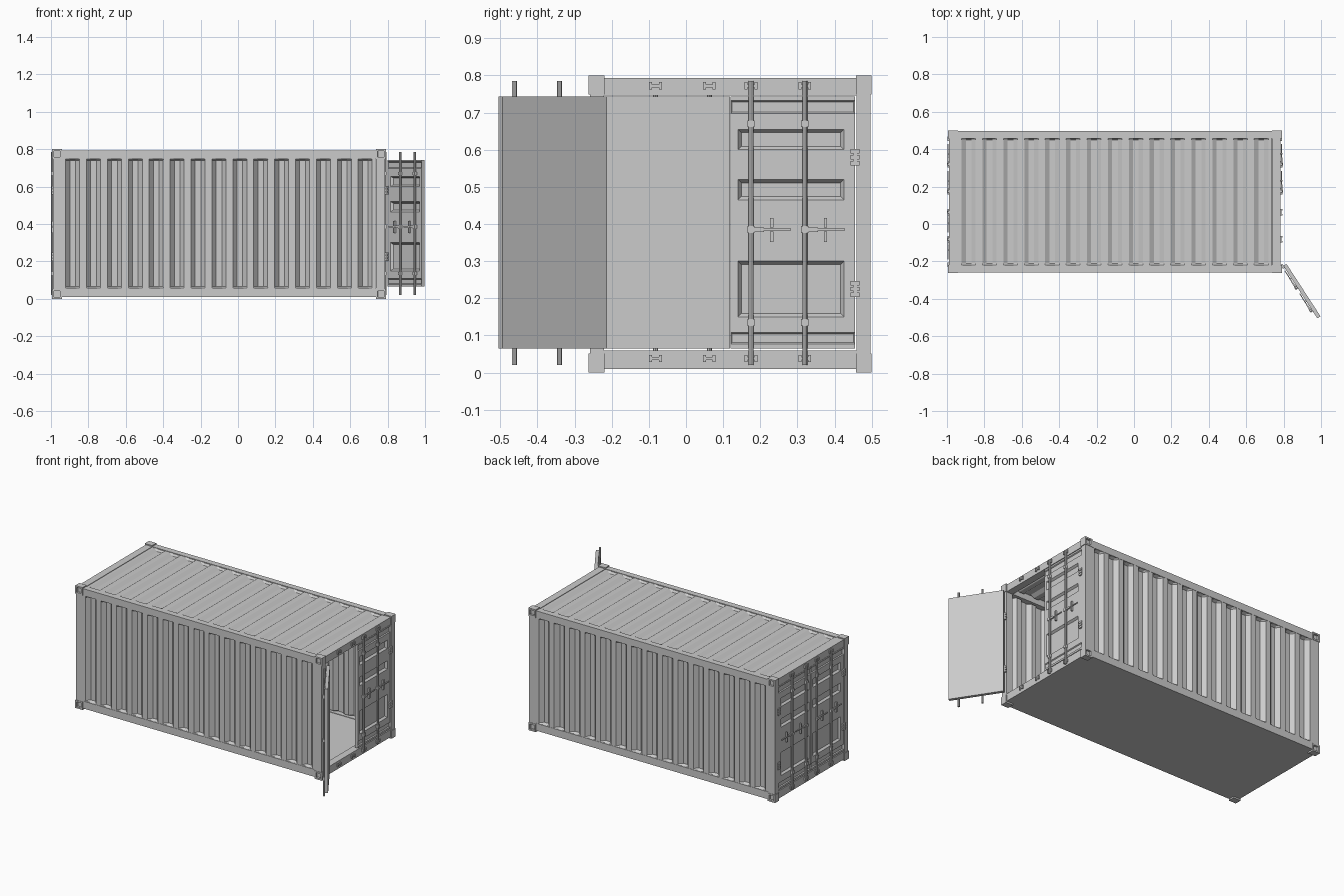
import bpy, bmesh, math
from mathutils import Matrix, Vector

if "Cube" in bpy.data.objects:
    bpy.data.objects.remove(bpy.data.objects["Cube"])

CX, CY = -0.102, 0.119          # container body centre
HX, HY, TOP = 0.892, 0.381, 0.8  # half length, half width, height
BODY = Matrix.Translation((CX, CY, 0))


def finish(name, bm, mat=BODY):
    bm.transform(mat)
    bmesh.ops.recalc_face_normals(bm, faces=bm.faces)
    me = bpy.data.meshes.new(name)
    bm.to_mesh(me)
    bm.free()
    ob = bpy.data.objects.new(name, me)
    bpy.context.collection.objects.link(ob)
    return ob


def box(bm, lo, hi):
    lo, hi = Vector(lo), Vector(hi)
    m = Matrix.Translation((lo + hi) / 2) @ Matrix.Diagonal((*(hi - lo), 1))
    return bmesh.ops.create_cube(bm, size=1, matrix=m)['verts']


def boxes(name, items, mat=BODY):
    bm = bmesh.new()
    for lo, hi in items:
        box(bm, lo, hi)
    return finish(name, bm, mat)


def flip(x, y):
    return BODY @ Matrix.Diagonal((x, y, 1, 1))


# Corrugated sheet: trapezoid grooves along x with sloped closed ends
def corrugated(name, place, v0, v1, depth, count=15, x0=-0.838, x1=0.838):
    p = (x1 - x0) / count
    prof = [(x0, 0)]
    for i in range(count):
        a = x0 + i * p
        prof += [(a + p * t, d) for t, d in ((.16, 0), (.36, depth), (.64, depth), (.84, 0))]
    prof.append((x1, 0))
    bm = bmesh.new()
    rows = []
    for v, k in ((v0, 0), (v0 + .012, 1), (v1 - .012, 1), (v1, 0)):
        rows.append([bm.verts.new(place(x, v, d * k)) for x, d in prof])
    for a, b in zip(rows, rows[1:]):
        for i in range(len(prof) - 1):
            bm.faces.new((a[i], a[i + 1], b[i + 1], b[i]))
    ob = finish(name, bm)
    mod = ob.modifiers.new("sheet_thickness", 'SOLIDIFY')
    mod.thickness, mod.offset = 0.003, 0


for s, side in ((-1, "front"), (1, "back")):
    corrugated(side + "_side_wall", lambda x, v, d: (x, s * (HY - .006 - d), v), .053, .752, .025)
corrugated("roof", lambda x, v, d: (x, v, .789 - d), -.342, .342, .015)

# Floor
boxes("floor", [((-.86, -.345, .01), (.86, .345, .055))])

# Corner castings with slots, posts and long rails
for sx in (-1, 1):
    for sy in (-1, 1):
        bm = bmesh.new()
        for z in (0, TOP - .052):
            box(bm, (HX - .053, HY - .043, z), (HX, HY, z + .052))
        bm.normal_update()
        slots = [f for f in bm.faces if f.normal.y > .9]
        bmesh.ops.inset_individual(bm, faces=slots, thickness=.014)
        bmesh.ops.inset_individual(bm, faces=slots, thickness=.001, depth=-.012)
        finish("corner_castings", bm, flip(sx, sy))
        boxes("corner_post", [((HX - .053, HY - .041, .05), (HX - .004, HY - .003, .75))], flip(sx, sy))
for sy in (-1, 1):
    boxes("side_rails", [((-.84, HY - .042, z0), (.84, HY - .003, z1))
                         for z0, z1 in ((.01, .058), (.747, .793))], flip(1, sy))

ROD_S = (.135, .28)   # rod distances from the hinge
DT, DW = .02, .335    # door thickness and width


# One door: hinge at local origin, width along +y, outer face towards +x
def door(name, mat):
    ys = (0, .03, .315, DW)
    zs = (.065, .077, .108, .15, .30, .465, .52, .60, .655, .697, .733, .743)
    bm = bmesh.new()
    grid = [[bm.verts.new((DT, y, z)) for y in ys] for z in zs]
    cells = [[bm.faces.new((a[i], a[i + 1], b[i + 1], b[i])) for i in range(3)]
             for a, b in zip(grid, grid[1:])]
    rim = [e for e in bm.edges if e.is_boundary]
    ext = bmesh.ops.extrude_edge_only(bm, edges=rim)['geom']
    bmesh.ops.translate(bm, vec=(-DT, 0, 0), verts=[g for g in ext if isinstance(g, bmesh.types.BMVert)])
    bmesh.ops.contextual_create(bm, geom=[g for g in ext if isinstance(g, bmesh.types.BMEdge)])
    bmesh.ops.recalc_face_normals(bm, faces=bm.faces)
    for r in (3, 5, 7):
        bmesh.ops.inset_individual(bm, faces=[cells[r][1]], thickness=.013, depth=-.013)
    for r in (1, 9):
        bmesh.ops.inset_region(bm, faces=cells[r], thickness=.004, depth=-.006, use_even_offset=True)
    finish(name + "_panel", bm, mat)

    # Locking rods
    bm = bmesh.new()
    for s in ROD_S:
        bmesh.ops.create_cone(bm, segments=8, cap_ends=True, radius1=.007, radius2=.007, depth=.765,
                              matrix=Matrix.Translation((DT + .006, s, .4025)))
    finish(name + "_locking_rods", bm, mat)

    # Rod guides, handles, handle catches and hinges
    parts = []
    for s in ROD_S:
        for z in (.135, .385, .67):
            parts.append(((DT - .002, s - .01, z - .009), (DT + .014, s + .01, z + .009)))
        parts += [((DT + .004, s - .035, .379), (DT + .012, s, .391)),
                  ((DT + .005, s - .108, .382), (DT + .01, s - .03, .388)),
                  ((DT - .002, s - .06, .39), (DT + .011, s - .051, .416)),
                  ((DT - .002, s - .06, .352), (DT + .011, s - .051, .38))]
    for z in (.225, .58):
        parts += [((DT - .002, -.012, z + k - .006), (DT + .01, .012, z + k + .006))
                  for k in (-.016, 0, .016)]
        parts.append(((DT - .002, -.006, z - .02), (DT + .006, .004, z + .02)))
    boxes(name + "_hardware", parts, mat)


# Both ends: sill, header and rod keepers
for e, end in ((1, "right"), (-1, "left")):
    boxes(end + "_end_rails", [((HX - .053, -.345, z0), (HX - .006, .345, z1))
                               for z0, z1 in ((.01, .06), (.746, .793))], flip(e, 1))
    keepers = []
    for sy in (-1, 1):
        for s in ROD_S:
            y = sy * (.336 - s)
            for z in (.038, .772):
                for k in (-.013, .013):
                    keepers.append(((HX - .008, y + k - .004, z - .01), (HX + .003, y + k + .004, z + .01)))
                keepers.append(((HX - .008, y - .013, z - .004), (HX - .001, y + .013, z + .004)))
    boxes(end + "_rod_keepers", keepers, flip(e, 1))
    for s, side in ((1, "back"), (-1, "front")):
        if e == 1 and s == -1:   # this door stands open
            m = Matrix.Translation((.815, -.213, 0)) @ Matrix.Rotation(math.radians(-147), 4, 'Z')
        else:
            m = flip(e, 1) @ Matrix.Translation((HX - .028, s * .336, 0)) @ Matrix.Diagonal((1, -s, 1, 1))
        door(f"{end}_{side}_door", m)
